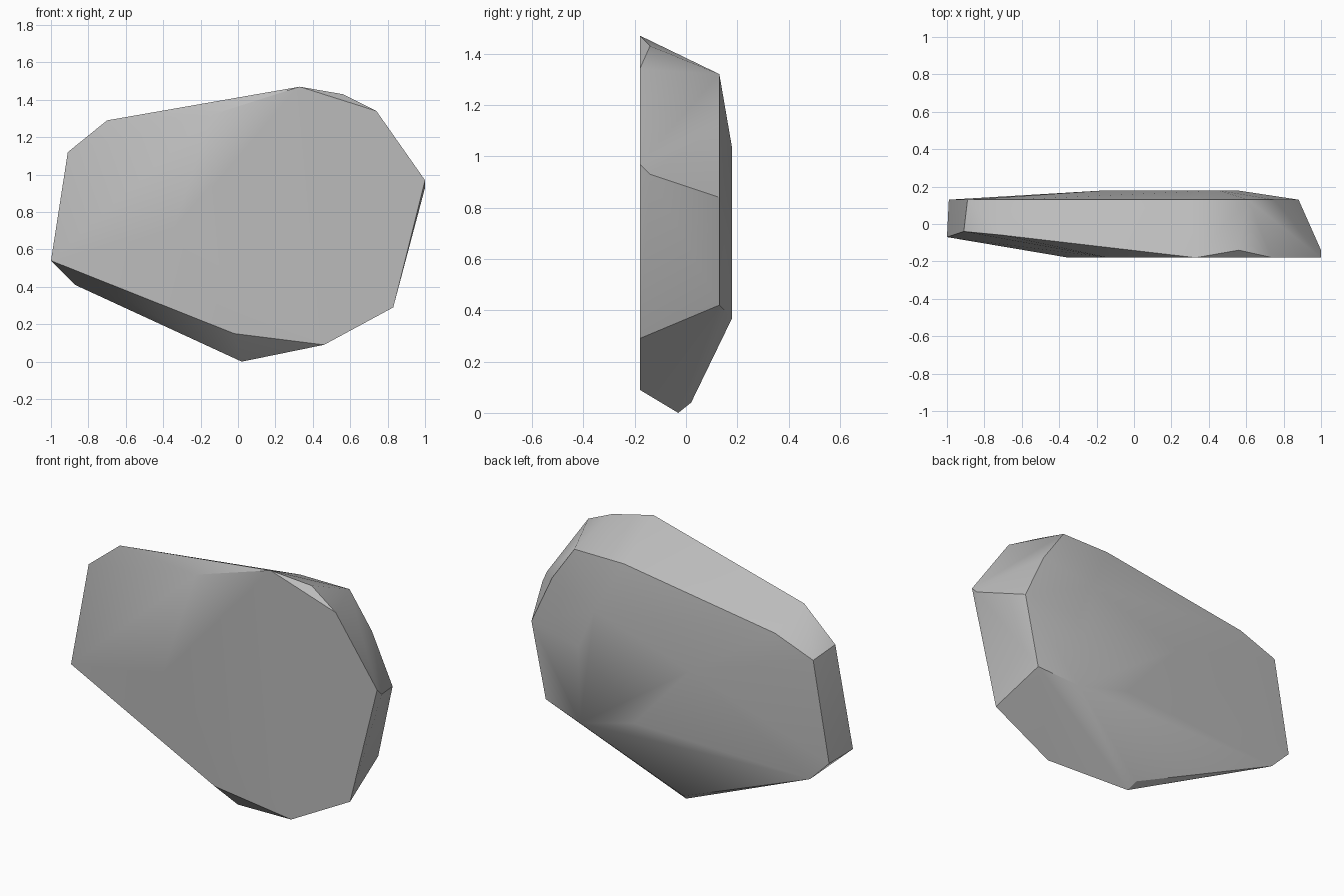
import bpy
import bmesh
import math

default_cube = bpy.data.objects.get("Cube")
if default_cube:
    bpy.data.objects.remove(default_cube, do_unlink=True)


def make_material(name, colour):
    material = bpy.data.materials.new(name)
    material.use_nodes = True
    material.diffuse_color = colour
    shader = next(n for n in material.node_tree.nodes if n.type == "BSDF_PRINCIPLED")
    shader.inputs["Base Color"].default_value = colour
    shader.inputs["Roughness"].default_value = 0.9
    return material


def outline_at_depth(depth, outline):
    """Place an (x, z) outline on a plane facing front or back."""
    return [(x, depth, z) for x, z in outline]


# Flat front of the slab
front_outline = [
    (-.14, 1.32), (-.35, .7), (-.02, .15), (.46, .09), (.83, .29),
    (1, .97), (.74, 1.34), (.33, 1.47),
]

# Rim where the sides meet the back
rim_outline = [
    (.61, 1.32), (.3, 1.32), (-.65, 1.18), (-.89, 1.09), (-.99, .53),
    (-.87, .41), (.79, .42), (.88, .84), (.75, 1.12),
]

# Raised plateau on the back
plateau_outline = [(.54, .37), (.55, .8), (.45, 1.03), (-.15, .85), (.2, .46)]

# Chipped corners between the front and the rim
chipped_corners = [
    (-1, -.07, .54), (-.91, -.04, 1.12), (-.7, -.06, 1.29),
    (.56, -.14, 1.43), (1, -.14, .93), (.02, -.03, 0), (0, .02, .04),
]

points = (
    outline_at_depth(-.18, front_outline)
    + outline_at_depth(.13, rim_outline)
    + outline_at_depth(.18, plateau_outline)
    + chipped_corners
)

# Wrap the outlines in one faceted stone skin
bm = bmesh.new()
for point in points:
    bm.verts.new(point)
hull = bmesh.ops.convex_hull(bm, input=bm.verts[:])
unused = {v for v in hull["geom_interior"] + hull["geom_unused"]
          if isinstance(v, bmesh.types.BMVert)}
bmesh.ops.delete(bm, geom=list(unused), context="VERTS")
bmesh.ops.dissolve_limit(bm, angle_limit=math.radians(1),
                         verts=bm.verts[:], edges=bm.edges[:])
bmesh.ops.recalc_face_normals(bm, faces=bm.faces[:])
mesh = bpy.data.meshes.new("stone_slab")
bm.to_mesh(mesh)
bm.free()

stone = bpy.data.objects.new("stone_slab", mesh)
bpy.context.collection.objects.link(stone)
mesh.materials.append(make_material("stone_grey", (.5, .5, .5, 1)))

# Soft shallow facets with crisp broken edges
bpy.ops.object.select_all(action="DESELECT")
stone.select_set(True)
bpy.context.view_layer.objects.active = stone
bpy.ops.object.shade_smooth_by_angle(angle=math.radians(30))
